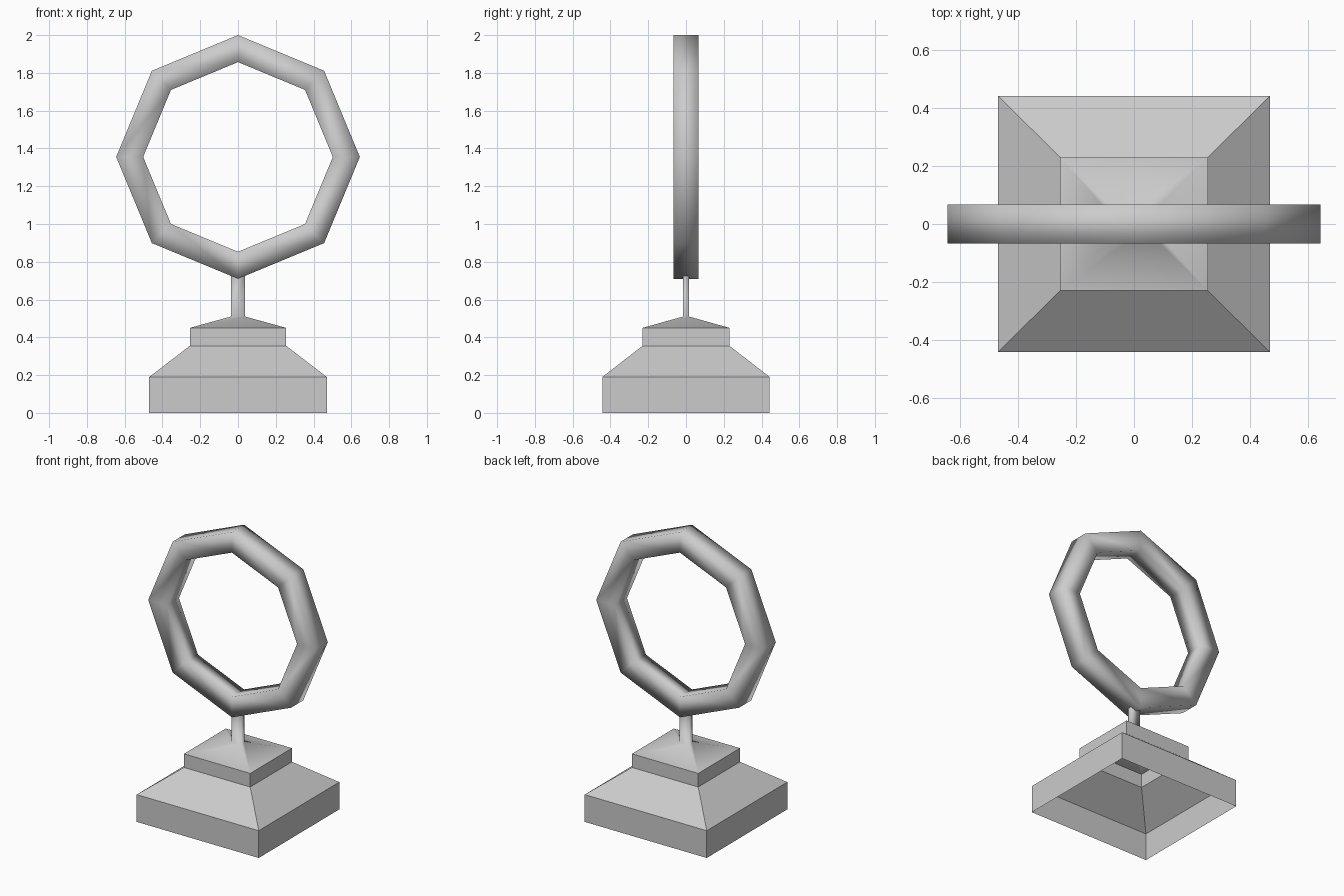
import bpy, math

if "Cube" in bpy.data.objects:
    bpy.data.objects.remove(bpy.data.objects["Cube"])


def make(name, verts, faces, smooth):
    me = bpy.data.meshes.new(name)
    me.from_pydata(verts, [], faces)
    me.polygons.foreach_set("use_smooth", [smooth] * len(faces))
    me.update()
    ob = bpy.data.objects.new(name, me)
    bpy.context.collection.objects.link(ob)
    return ob


def loft(rings, closed=False):
    """Join four-cornered sections with quads."""
    n = len(rings)
    verts = [v for r in rings for v in r]
    faces = []
    for i in range(n if closed else n - 1):
        a, b = i * 4, (i + 1) % n * 4
        faces += [(a + k, a + (k + 1) % 4, b + (k + 1) % 4, b + k) for k in range(4)]
    return verts, faces


def rect(hx, hy, z):
    return [(-hx, -hy, z), (hx, -hy, z), (hx, hy, z), (-hx, hy, z)]


# Stepped plinth, hollow and open underneath
make("plinth", *loft([rect(0.47, 0.443, 0), rect(0.47, 0.443, 0.19),
                      rect(0.255, 0.23, 0.355), rect(0.255, 0.23, 0.45)]), False)

# Sloped cap running up into the thin flat stem
make("cap_and_stem", *loft([rect(0.255, 0.23, 0.45), rect(0.038, 0.016, 0.51),
                            rect(0.038, 0.016, 0.728)]), True)

# Eight-sided upright ring with a rectangular section
INNER, OUTER, HALF, CZ = 0.502, 0.645, 0.067, 1.355
sections = []
for i in range(8):
    a = i * math.pi / 4
    c, s = math.cos(a), math.sin(a)
    sections.append([(r * c, y, CZ + r * s) for r, y in
                     ((INNER, -HALF), (INNER, HALF), (OUTER, HALF), (OUTER, -HALF))])
ring_verts, ring_faces = loft(sections, closed=True)
make("ring", ring_verts, [f[::-1] for f in ring_faces], True)
